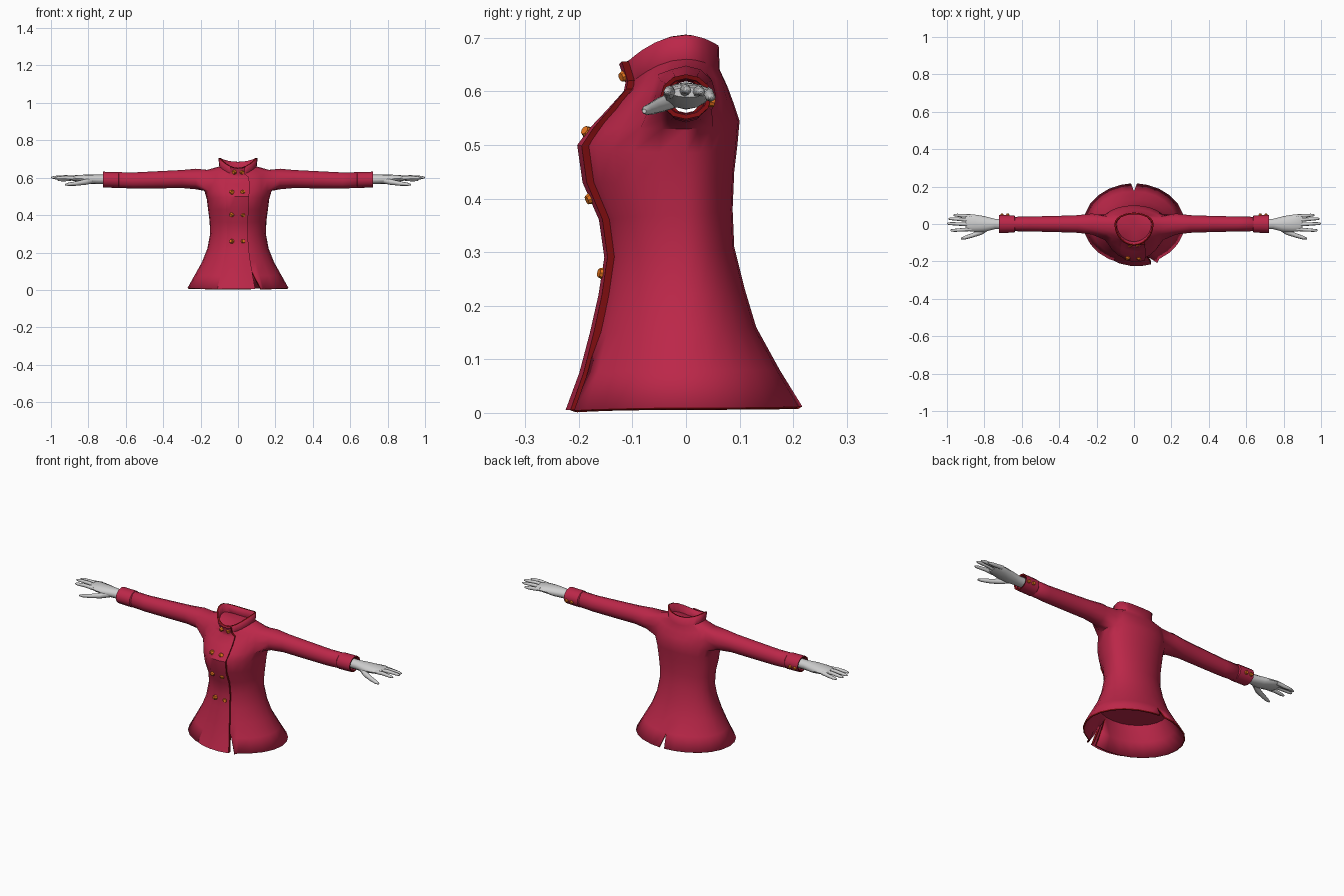
import bpy, bmesh, math
from mathutils import Vector

if "Cube" in bpy.data.objects:
    bpy.data.objects.remove(bpy.data.objects["Cube"])


def material(name, rgb):
    m = bpy.data.materials.new(name)
    m.diffuse_color = (*rgb, 1)
    m.use_nodes = True
    m.node_tree.nodes["Principled BSDF"].inputs["Base Color"].default_value = m.diffuse_color
    return m


RED = material("crimson cloth", (0.50, 0.020, 0.066))
TRIM = material("dark red trim", (0.21, 0.004, 0.005))
ORANGE = material("orange buttons", (0.78, 0.17, 0.012))
SKIN = material("pale grey skin", (0.62, 0.62, 0.62))

# Torso rings: height at front, side, back; half width; front y; back y
ROWS = [
    (0.005, 0.010, 0.012, 0.270, -0.216, 0.217),
    (0.075, 0.080, 0.080, 0.231, -0.190, 0.175),
    (0.15, 0.15, 0.16, 0.192, -0.170, 0.131),
    (0.22, 0.22, 0.23, 0.164, -0.154, 0.110),
    (0.29, 0.30, 0.31, 0.149, -0.143, 0.090),
    (0.36, 0.37, 0.38, 0.152, -0.153, 0.087),
    (0.43, 0.43, 0.45, 0.160, -0.184, 0.090),
    (0.50, 0.485, 0.50, 0.167, -0.194, 0.096),
    (0.53, 0.53, 0.545, 0.180, -0.172, 0.100),
    (0.565, 0.59, 0.575, 0.178, -0.138, 0.090),
    (0.60, 0.642, 0.61, 0.165, -0.106, 0.077),
    (0.615, 0.66, 0.64, 0.100, -0.103, 0.063),
    (0.65, 0.705, 0.685, 0.105, -0.115, 0.061),
]
N = 24


def surf(t, deg, off=0.0):
    """Point on the torso at row t and a compass angle."""
    i = min(int(t), len(ROWS) - 2)
    zf, zs, zb, hx, yf, yb = [a + (b - a) * (t - i) for a, b in zip(ROWS[i], ROWS[i + 1])]
    c, s = math.cos(math.radians(deg)), math.sin(math.radians(deg))
    z_mid = zf if s < 0 else zb
    y = -yf * s if s < 0 else yb * s
    return Vector((hx * c + off * c, y + off * s, z_mid + (zs - z_mid) * c * c))


def finish(bm, name, mats, angle=45, recalc=True):
    if recalc:
        bmesh.ops.recalc_face_normals(bm, faces=bm.faces)
    me = bpy.data.meshes.new(name)
    bm.to_mesh(me)
    bm.free()
    ob = bpy.data.objects.new(name, me)
    bpy.context.collection.objects.link(ob)
    for m in mats:
        me.materials.append(m)
    bpy.ops.object.select_all(action='DESELECT')
    ob.select_set(True)
    bpy.context.view_layer.objects.active = ob
    bpy.ops.object.shade_smooth_by_angle(angle=math.radians(angle))
    return ob


def bridge(bm, a, b):
    n = len(a)
    return [bm.faces.new((a[k], a[(k + 1) % n], b[(k + 1) % n], b[k])) for k in range(n)]


def tube(bm, pts, side, n=8, caps=True):
    """Loft along x through (x, y, z, half depth, half height)."""
    rings = []
    for x, y, z, ry, rz in pts:
        rings.append([bm.verts.new((side * x, y + ry * math.cos(2 * math.pi * k / n),
                                    z + rz * math.sin(2 * math.pi * k / n))) for k in range(n)])
    for a, b in zip(rings, rings[1:]):
        bridge(bm, a, b)
    if caps:
        bm.faces.new(rings[0])
        bm.faces.new(rings[-1])
    return rings


# Coat: torso, collar and sleeves in one skin
SLEEVE = [(0.225, 0.593, 0.056, 0.055), (0.30, 0.593, 0.047, 0.048), (0.42, 0.589, 0.043, 0.046),
          (0.56, 0.585, 0.040, 0.043), (0.71, 0.590, 0.037, 0.041)]
bm = bmesh.new()
grid = [[bm.verts.new(surf(i, 360 * j / N)) for j in range(N)] for i in range(len(ROWS))]
for i in range(len(ROWS) - 1):
    for j in range(N):
        hole = i in (8, 9) and any((j - c) % N in (N - 2, N - 1, 0, 1) for c in (0, N // 2))
        if not hole:
            k = (j + 1) % N
            bm.faces.new((grid[i][j], grid[i][k], grid[i + 1][k], grid[i + 1][j]))
# walk round the armhole from its front edge, upward
loop = [(-2, 9), (-2, 10), (-1, 10), (0, 10), (1, 10), (2, 10),
        (2, 9), (2, 8), (1, 8), (0, 8), (-1, 8), (-2, 8)]
for side in (1, -1):
    ring = [grid[r][(c if side > 0 else N // 2 - c) % N] for c, r in loop]
    for x, z, ry, rz in SLEEVE:
        new = []
        for k in range(12):
            a = math.radians(180 - 30 * k)
            new.append(bm.verts.new((side * x, ry * math.cos(a), z + rz * math.sin(a))))
        bridge(bm, ring, new)
        ring = new
bmesh.ops.recalc_face_normals(bm, faces=bm.faces)
bm.normal_update()
probe = min(bm.faces, key=lambda f: f.calc_center_median().y)
if probe.normal.y > 0:
    bmesh.ops.reverse_faces(bm, faces=bm.faces)


# Vents in the hem at the back and front
def vent(col, rows, shift_lo, shift_hi):
    edges = [bm.edges.get((grid[i][col], grid[i + 1][col])) for i in range(rows)]
    x0 = [(grid[i][col].co.copy()) for i in range(rows)]
    bmesh.ops.split_edges(bm, edges=edges)
    for i, co in enumerate(x0):
        for v in bm.verts:
            if (v.co - co).length < 1e-5:
                cx = sum(f.calc_center_median().x for f in v.link_faces) / len(v.link_faces)
                v.co.x += (shift_hi if cx > co.x else shift_lo) * (1 - i / rows)


vent(N // 4, 1, -0.016, 0.016)
vent(N * 19 // 24, 2, 0.0, 0.055)
coat = finish(bm, "coat", [RED, TRIM], recalc=False)
sol = coat.modifiers.new("cloth thickness", 'SOLIDIFY')
sol.thickness = 0.009
sol.offset = -1
sol.material_offset_rim = 1

# Overlapping front flap with a dark edge
bm = bmesh.new()
FLAP = [(-118, -0.003), (-106, 0.004), (-94, 0.008), (-82, 0.011), (-71, 0.012), (-70, -0.006)]
cols = [[bm.verts.new(surf(i, d, o)) for i in range(len(ROWS))] for d, o in FLAP]
for c in range(len(FLAP) - 1):
    for i in range(len(ROWS) - 1):
        f = bm.faces.new((cols[c][i], cols[c + 1][i], cols[c + 1][i + 1], cols[c][i + 1]))
        f.material_index = 1 if c == len(FLAP) - 2 else 0
finish(bm, "front_flap", [RED, TRIM], 40, recalc=False)

# Inner closures at the waist and the neck
for name, t in (("waist_lining", 2.0), ("neck_lining", 11.0)):
    bm = bmesh.new()
    ring = [bm.verts.new(surf(t, 360 * j / N, -0.004)) for j in range(N)]
    mid = bm.verts.new(sum((v.co for v in ring), Vector()) / N)
    for j in range(N):
        bm.faces.new((ring[j], ring[(j + 1) % N], mid))
    finish(bm, name, [RED])


# Buttons: faceted studs facing along a direction
def button(name, pos, direction, r=0.014):
    bm = bmesh.new()
    bmesh.ops.create_cone(bm, cap_ends=True, segments=8, radius1=r, radius2=r * 0.6, depth=0.016)
    ob = finish(bm, name, [ORANGE], 20)
    ob.location = pos
    ob.rotation_euler = Vector(direction).to_track_quat('Z', 'Y').to_euler()


for z, xl, xr in ((0.627, -0.020, 0.020), (0.524, -0.034, 0.026), (0.40, -0.034, 0.026), (0.26, -0.034, 0.026)):
    i = max(k for k in range(len(ROWS) - 1) if ROWS[k][0] <= z)
    t = i + (z - ROWS[i][0]) / (ROWS[i + 1][0] - ROWS[i][0])
    lo, hi = surf(i, -90), surf(i + 1, -90)
    for x in (xl, xr):
        hx = surf(t, 0).x
        p = surf(t, -math.degrees(math.acos(x / hx)), 0.010)
        button("front_button", p, (x, -(hi.z - lo.z), hi.y - lo.y))

# Cuffs, cuff buttons and hands on both sides
FINGERS = [(0.042, 0.047, 0.965, 0.588), (0.020, 0.028, 0.992, 0.598),
           (-0.004, 0.002, 1.0, 0.601), (-0.028, -0.034, 0.982, 0.598)]
for side, tag in ((1, "left"), (-1, "right")):
    bm = bmesh.new()
    rings = tube(bm, [(0.635, 0, 0.588, 0.040, 0.038), (0.640, 0, 0.588, 0.046, 0.043),
                      (0.722, 0, 0.590, 0.048, 0.042), (0.720, 0, 0.590, 0.040, 0.034),
                      (0.69, 0, 0.590, 0.036, 0.030)], side, 12, False)
    rim = set(rings[3])
    for f in bm.faces:
        if rim & set(f.verts) and not set(rings[4]) & set(f.verts):
            f.material_index = 1
    finish(bm, tag + "_cuff", [RED, TRIM], 40)
    for x in (0.675, 0.705):
        button(tag + "_cuff_button", (side * x, 0.046, 0.580), (0, 1, -0.25), 0.012)

    bm = bmesh.new()
    tube(bm, [(0.68, 0, 0.591, 0.028, 0.025), (0.745, 0, 0.591, 0.028, 0.025),
              (0.80, 0.0, 0.592, 0.042, 0.025), (0.85, 0.004, 0.596, 0.046, 0.019),
              (0.885, 0.007, 0.598, 0.045, 0.014), (0.90, 0.007, 0.598, 0.038, 0.009)], side, 12)
    for y0, y1, tip, z in FINGERS:
        ym = (y0 + y1) / 2
        tube(bm, [(0.87, y0, 0.597, 0.010, 0.011), (0.92, ym, z + 0.003, 0.0095, 0.010),
                  (tip - 0.02, y1, z + 0.001, 0.008, 0.008), (tip - 0.005, y1, z, 0.006, 0.005),
                  (tip, y1, z, 0.002, 0.002)], side)
    # thumb
    tube(bm, [(0.765, -0.012, 0.588, 0.014, 0.016), (0.815, -0.042, 0.577, 0.016, 0.015),
              (0.865, -0.061, 0.569, 0.012, 0.012), (0.905, -0.073, 0.565, 0.010, 0.009),
              (0.925, -0.078, 0.563, 0.004, 0.004)], side)
    finish(bm, tag + "_hand", [SKIN], 50)
